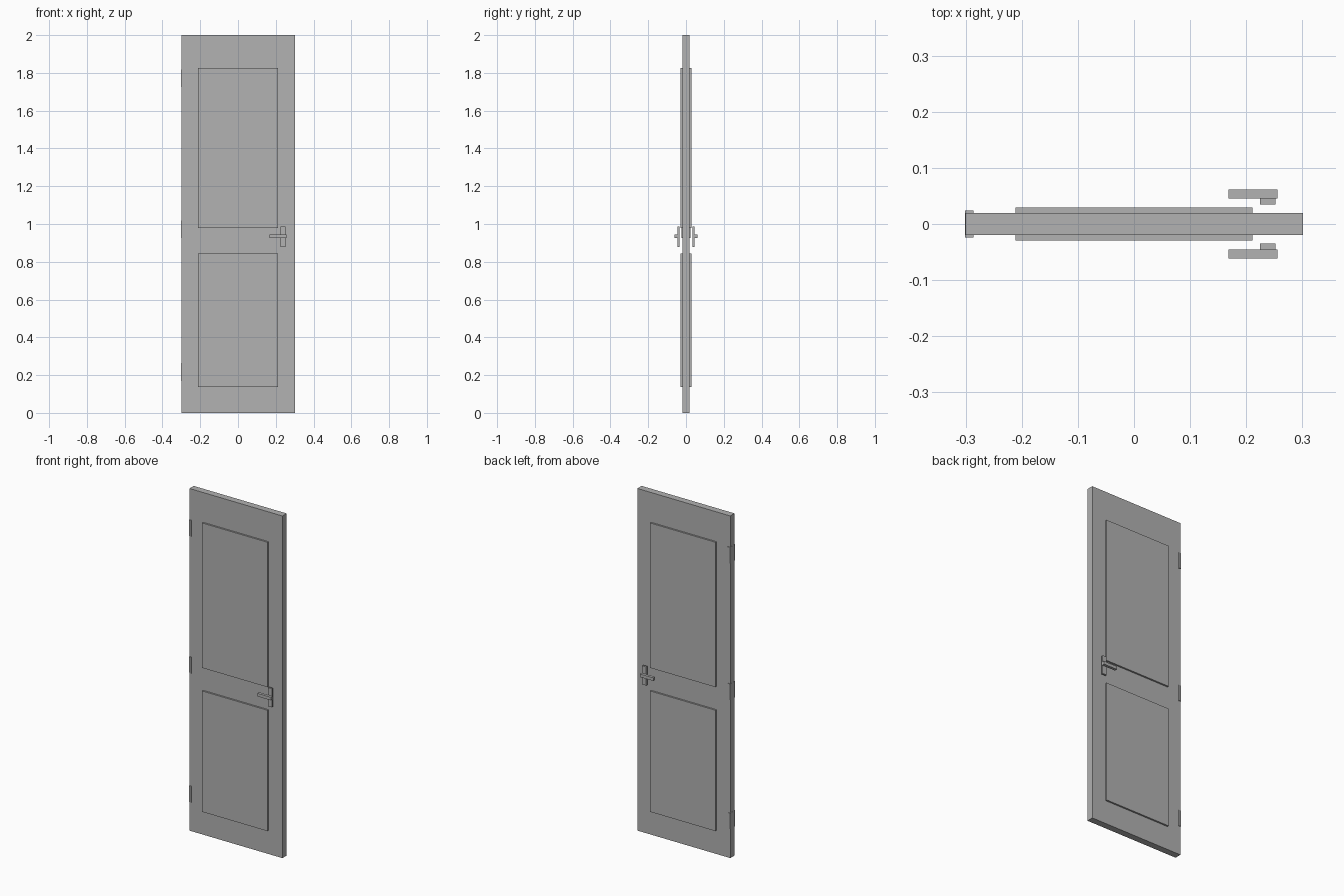
import bpy
from mathutils import Matrix, Vector

if "Cube" in bpy.data.objects:
    bpy.data.objects.remove(bpy.data.objects["Cube"])

grey = bpy.data.materials.new("door grey")
grey.diffuse_color = (0.445, 0.445, 0.445, 1)
grey.use_nodes = True
grey.node_tree.nodes["Principled BSDF"].inputs["Base Color"].default_value = grey.diffuse_color


def box(name, x, y, z):
    """Axis-aligned box from (min, max) ranges."""
    bpy.ops.mesh.primitive_cube_add(size=1)
    ob = bpy.context.object
    ob.name = name
    size = Vector((x[1] - x[0], y[1] - y[0], z[1] - z[0]))
    centre = Vector((sum(x) / 2, sum(y) / 2, sum(z) / 2))
    ob.data.transform(Matrix.Translation(centre) @ Matrix.Diagonal(size.to_4d()))
    ob.data.materials.append(grey)
    return ob


# Door slab
box("door_slab", (-0.3, 0.301), (-0.0196, 0.0196), (0, 2))

# Raised panels, showing on both faces
box("upper_panel", (-0.211, 0.211), (-0.0295, 0.0295), (0.979, 1.826))
box("lower_panel", (-0.211, 0.211), (-0.0295, 0.0295), (0.1375, 0.844))

# Hinges wrapped round the left edge
for label, z in (("lower", 0.217), ("middle", 0.972), ("upper", 1.771)):
    box(label + "_hinge", (-0.301, -0.286), (-0.024, 0.024), (z - 0.047, z + 0.047))

# Handle plate and lever on each face
for side, s in (("front", -1), ("back", 1)):
    box(side + "_handle_plate", (0.225, 0.252),
        sorted((s * 0.035, s * 0.046)), (0.878, 0.987))
    box(side + "_handle_lever", (0.168, 0.256),
        sorted((s * 0.0455, s * 0.0615)), (0.926, 0.944))
